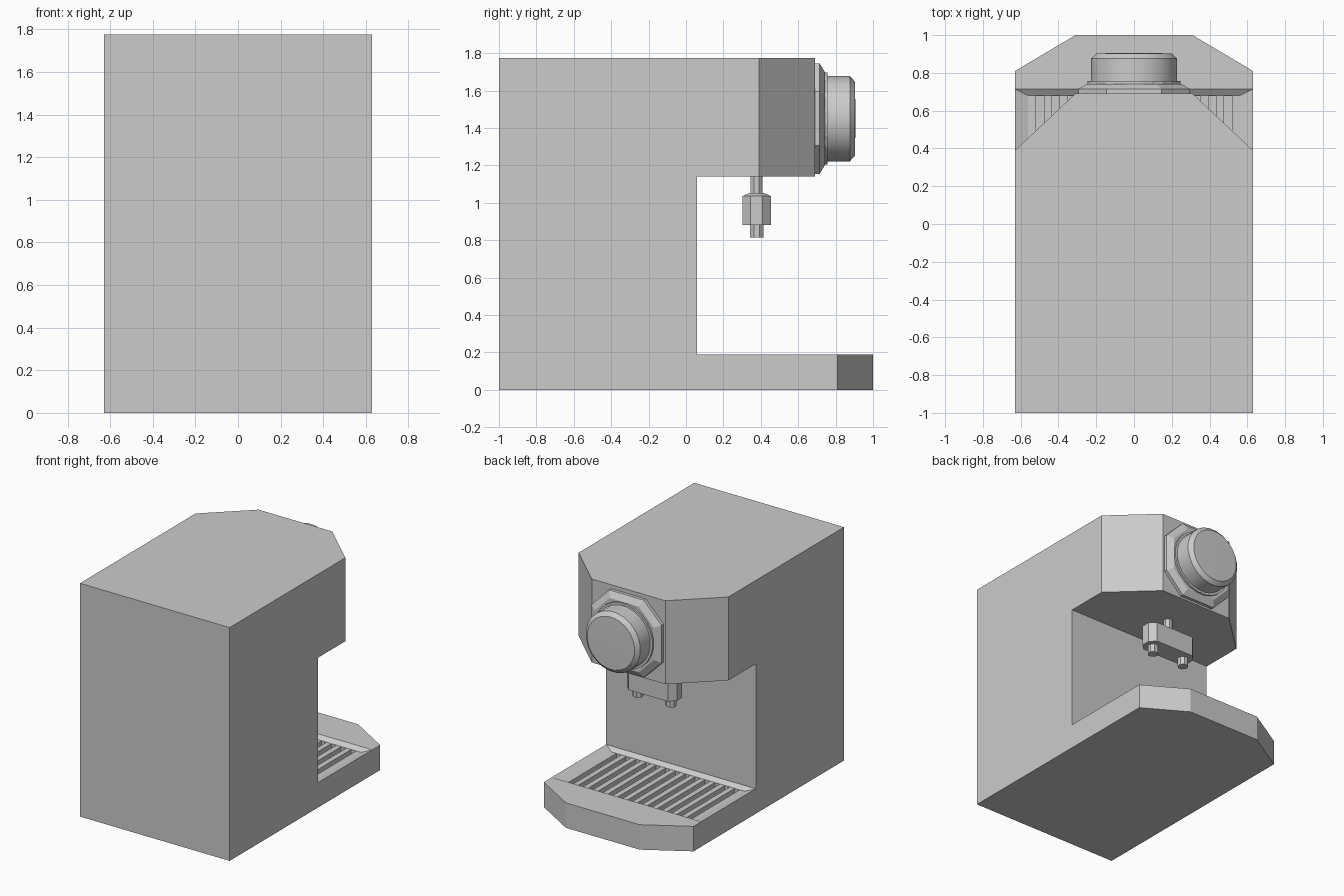
import bpy, bmesh, math
from mathutils import Matrix, Vector

if "Cube" in bpy.data.objects:
    bpy.data.objects.remove(bpy.data.objects["Cube"])


def add_object(name, bm):
    bmesh.ops.recalc_face_normals(bm, faces=bm.faces)
    mesh = bpy.data.meshes.new(name)
    bm.to_mesh(mesh)
    bm.free()
    obj = bpy.data.objects.new(name, mesh)
    bpy.context.collection.objects.link(obj)
    return obj


def loft(bm, rings):
    """Closed solid through a list of equal-length point rings."""
    vs = [[bm.verts.new(p) for p in ring] for ring in rings]
    n = len(vs[0])
    for a, b in zip(vs, vs[1:]):
        for i in range(n):
            bm.faces.new((a[i], a[(i + 1) % n], b[(i + 1) % n], b[i]))
    bm.faces.new(vs[0][::-1])
    bm.faces.new(vs[-1])


def prism(bm, outline, z0, z1):
    loft(bm, [[(x, y, z) for x, y in outline] for z in (z0, z1)])


def rect(x0, x1, y0, y1):
    return [(x0, y0), (x1, y0), (x1, y1), (x0, y1)]


def cut(obj, bm):
    cutter = add_object(obj.name + "_cutter", bm)
    cutter.hide_render = True
    mod = obj.modifiers.new("cut", 'BOOLEAN')
    mod.operation = 'DIFFERENCE'
    mod.solver = 'EXACT'
    mod.object = cutter
    bpy.context.view_layer.objects.active = obj
    bpy.ops.object.modifier_apply(modifier=mod.name)
    bpy.data.objects.remove(cutter)


def circle(r, n):
    return [(r * math.cos((i + .5) * math.tau / n), r * math.sin((i + .5) * math.tau / n))
            for i in range(n)]


W = 0.63

# Housing: column with overhanging head
bm = bmesh.new()
side = [(-1, 0), (.06, 0), (.06, 1.14), (.69, 1.14), (.69, 1.775), (-1, 1.775)]
loft(bm, [[(x, y, z) for y, z in side] for x in (-W, W)])
housing = add_object("housing", bm)
bm = bmesh.new()
for s in (-1, 1):
    prism(bm, [(s * .79, .24), (s * .15, .84), (s * .79, .84)], .8, 2)
cut(housing, bm)

# Base with angled front corners
bm = bmesh.new()
prism(bm, [(-W, .06), (W, .06), (W, .81), (.31, 1), (-.31, 1), (-W, .81)], 0, .19)
base = add_object("drip_base", bm)

# Sloped recess in the base
bm = bmesh.new()
hi, lo = rect(-.699, .699, .027, .749), rect(-.56, .56, .095, .68)
loft(bm, [[(x, y, .165) for x, y in lo], [(x, y, .215) for x, y in hi]])
cut(base, bm)

# Drain slots
bm = bmesh.new()
step = 1.12 / 27
for i in range(13):
    x = -.56 + step * (2 * i + 1)
    prism(bm, rect(x, x + step, .097, .678), .10, .18)
cut(base, bm)

# Spout block, neck and two nozzles
bm = bmesh.new()


def oblong(hx, hy, c, z):
    pts = [(hx, -hy + c), (hx, hy - c), (hx - c, hy), (-hx + c, hy),
           (-hx, hy - c), (-hx, -hy + c), (-hx + c, -hy), (hx - c, -hy)]
    return [(x, y + .378, z) for x, y in pts]


loft(bm, [oblong(.21, .077, .045, .88), oblong(.21, .077, .045, 1.035),
          oblong(.175, .04, .02, 1.052)])
add_object("spout_block", bm)
for name, xs, r, z0, z1 in (("spout_neck", (0,), .035, 1.045, 1.145),
                            ("nozzles", (-.14, .14), .039, .815, .885)):
    bm = bmesh.new()
    for cx in xs:
        prism(bm, [(x + cx, y + .378) for x, y in circle(r, 8)], z0, z1)
    add_object(name, bm)

# Dial: octagonal bezel, backing plate and round knob
CZ = 1.45


def dial_part(name, shape, steps):
    bm = bmesh.new()
    loft(bm, [[(x * s, y, CZ + z * s) for x, z in shape] for y, s in steps])
    return add_object(name, bm)


a, b = 1, .49
octagon = [(a, -b), (a, b), (b, a), (-b, a), (-a, b), (-a, -b), (-b, -a), (b, -a)]
dial_part("dial_bezel", octagon, [(.685, .295), (.715, .295), (.742, .25)])
round24 = circle(1, 24)
dial_part("dial_plate", round24, [(.735, .248), (.756, .248)])
knob = dial_part("dial_knob", round24,
                 [(.75, .23), (.876, .23), (.903, .2), (.905, .1)])
bpy.ops.object.select_all(action='DESELECT')
knob.select_set(True)
bpy.context.view_layer.objects.active = knob
bpy.ops.object.shade_smooth_by_angle(angle=math.radians(30))
